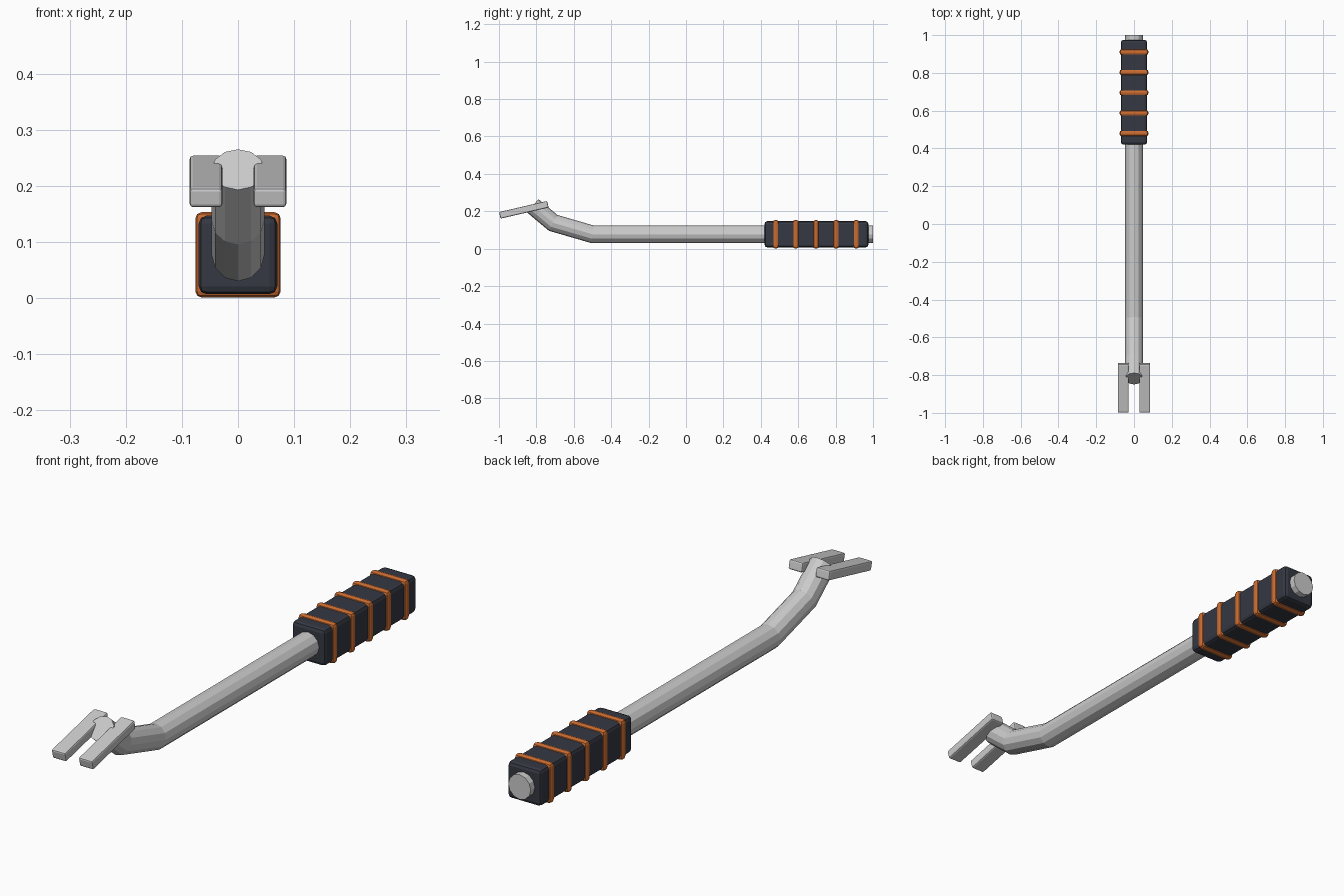
import bpy, bmesh, math
from mathutils import Matrix, Vector

if "Cube" in bpy.data.objects:
    bpy.data.objects.remove(bpy.data.objects["Cube"])

CZ = 0.077  # height of the shaft axis


def material(name, color):
    m = bpy.data.materials.new(name)
    m.diffuse_color = color
    m.use_nodes = True
    m.node_tree.nodes["Principled BSDF"].inputs["Base Color"].default_value = m.diffuse_color
    return m


def add_object(name, bm, mat=None):
    bmesh.ops.recalc_face_normals(bm, faces=bm.faces)
    me = bpy.data.meshes.new(name)
    bm.to_mesh(me)
    bm.free()
    ob = bpy.data.objects.new(name, me)
    bpy.context.collection.objects.link(ob)
    if mat:
        me.materials.append(mat)
    return ob


def box(name, center, size, bevel, segments, mat=None, tilt=0.0):
    bm = bmesh.new()
    bmesh.ops.create_cube(bm, size=1)
    bmesh.ops.scale(bm, vec=size, verts=bm.verts)
    bmesh.ops.bevel(bm, geom=bm.edges[:], offset=bevel, segments=segments,
                    profile=0.5, affect='EDGES')
    bm.transform(Matrix.Translation(center) @ Matrix.Rotation(tilt, 4, 'X'))
    return add_object(name, bm, mat)


def tube(name, path, radius, sides):
    """Sweep a polygon along a (y, z) path with mitred bends."""
    pts = [Vector(p) for p in path]
    dirs = [(b - a).normalized() for a, b in zip(pts, pts[1:])]
    bm = bmesh.new()
    rings = []
    for i, p in enumerate(pts):
        d0, d1 = dirs[max(i - 1, 0)], dirs[min(i, len(dirs) - 1)]
        d = (d0 + d1).normalized()
        n = Vector((d.y, -d.x)) / d.dot(d0)
        ring = []
        for k in range(sides):
            a = 2 * math.pi * k / sides
            q = p + n * radius * math.cos(a)
            ring.append(bm.verts.new((radius * math.sin(a), q.x, q.y)))
        rings.append(ring)
    for r, s in zip(rings, rings[1:]):
        for k in range(sides):
            j = (k + 1) % sides
            bm.faces.new((r[k], r[j], s[j], s[k]))
    bm.faces.new(rings[0])
    bm.faces.new(rings[-1])
    return add_object(name, bm)


dark = material("grip_rubber", (0.035, 0.04, 0.055, 1))
orange = material("grip_orange", (0.6, 0.15, 0.03, 1))

# Bent steel shaft
tube("shaft", [(1.0, CZ), (-0.5, CZ), (-0.71, 0.138), (-0.819, 0.229)], 0.047, 12)

# Two claw prongs
for side, label in ((-1, "left"), (1, "right")):
    box("claw_prong_" + label, (side * 0.057, -0.867, 0.208),
        (0.058, 0.264, 0.036), 0.006, 2, tilt=math.radians(13))

# Rubber grip with raised bands
box("grip", (0, 0.6975, CZ), (0.14, 0.555, 0.14), 0.014, 2, dark)
for i in range(5):
    box(f"grip_band_{i + 1}", (0, 0.48 + i * 0.1075, CZ),
        (0.152, 0.03, 0.152), 0.011, 2, orange)
